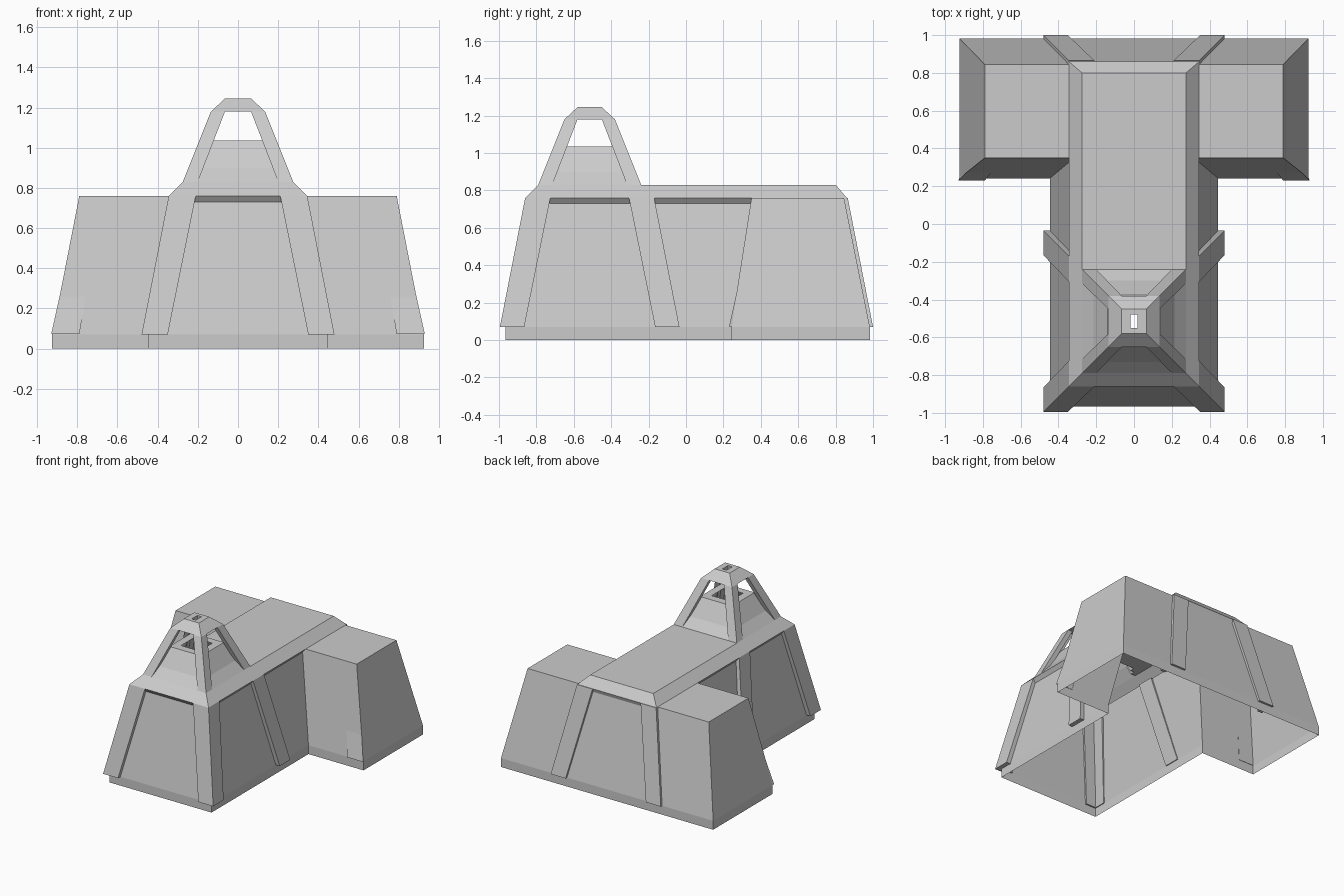
import bpy, bmesh

if "Cube" in bpy.data.objects:
    bpy.data.objects.remove(bpy.data.objects["Cube"])

TY = -0.515  # tower centre


def build(name, verts, faces):
    me = bpy.data.meshes.new(name)
    me.from_pydata(verts, [], faces)
    bm = bmesh.new()
    bm.from_mesh(me)
    bmesh.ops.remove_doubles(bm, verts=bm.verts, dist=1e-5)
    bmesh.ops.recalc_face_normals(bm, faces=bm.faces)
    bm.to_mesh(me)
    bm.free()
    ob = bpy.data.objects.new(name, me)
    bpy.context.collection.objects.link(ob)
    return ob


def loft(name, rings, caps=False, loop=False):
    n = len(rings[0])
    verts = [v for r in rings for v in r]
    m = len(rings)
    faces = []
    for k in range(m if loop else m - 1):
        a, b = k * n, ((k + 1) % m) * n
        faces += [(a + i, a + (i + 1) % n, b + (i + 1) % n, b + i) for i in range(n)]
    if caps:
        faces += [tuple(range(n)), tuple(range((m - 1) * n, m * n))]
    return build(name, verts, faces)


def quads(name, qs):
    return build(name, [v for q in qs for v in q],
                 [tuple(range(4 * i, 4 * i + 4)) for i in range(len(qs))])


def rect(x, y0, y1, z):
    return [(-x, y0, z), (x, y0, z), (x, y1, z), (-x, y1, z)]


def square(r, z):
    return rect(r, TY - r, TY + r, z)


def tee(hx, y0, wy, wx, y1, z):
    half = [(hx, y0), (hx, wy), (wx, wy), (wx, y1)]
    return [(x, y, z) for x, y in half] + [(-x, y, z) for x, y in reversed(half)]


# T-shaped plinth and sloping walls, open underneath
loft("plinth_and_walls", [tee(.445, -.965, .242, .925, .983, 0),
                          tee(.445, -.965, .242, .925, .983, .07),
                          tee(.316, -.832, .35, .79, .845, .76)])

# flat wing roofs
quads("wing_roofs", [[(s * .316, .35, .76), (s * .79, .35, .76),
                      (s * .79, .845, .76), (s * .316, .845, .76)] for s in (-1, 1)])

# hall roof: sloping eaves and flat deck behind the tower
loft("roof_eaves", [rect(.345, -.86, .86, .76), rect(.275, -.79, .80, .83)])
quads("roof_deck", [rect(.275, -.24, .80, .83)])

# slanted soffits below the eaves
soffits = [[(-.345, -.86, .76), (.345, -.86, .76), (.322, -.838, .73), (-.322, -.838, .73)],
           [(-.345, .86, .76), (.345, .86, .76), (.322, .85, .73), (-.322, .85, .73)]]
for s in (-1, 1):
    soffits.append([(s * .345, -.86, .76), (s * .345, .35, .76),
                    (s * .322, .345, .73), (s * .322, -.838, .73)])
quads("soffits", soffits)


# L-shaped corner ribs
def rib(name, cy, sx, sy, levels, d):
    rings = []
    for z, r, w in levels:
        sec = [(r, r), (r - w, r), (r - w, r - d), (r - d, r - d), (r - d, r - w), (r, r - w)]
        rings.append([(sx * x, cy + sy * y, z) for x, y in sec])
    loft(name, rings, caps=True)


WALL = [(.07, .48, .13), (.76, .345, .135)]
LEG = [(.83, .275, .075), (1.18, .135, .07)]
for sx in (-1, 1):
    rib("back_wall_rib", .52, sx, 1, WALL, .042)
    for sy in (-1, 1):
        rib("tower_leg", TY, sx, sy, LEG, .04)
    rib("front_wall_rib", TY, sx, -1, WALL, .042)
    # side rib behind the tower: single plate
    rings = []
    for z, r, w in WALL:
        rings.append([(sx * r, TY + r, z), (sx * r, TY + r - w, z),
                      (sx * (r - .042), TY + r - w, z), (sx * (r - .042), TY + r - .0, z)])
    loft("side_wall_rib", rings, caps=True)

# recessed tower panels and inner ledge
loft("tower_panels", [square(.275, .83), square(.215, .90), square(.14, 1.035),
                      square(.08, 1.035)])

# tower cap with a small slot
loft("tower_cap", [square(.135, 1.18), square(.065, 1.245),
                   rect(.018, TY - .035, TY + .035, 1.245),
                   rect(.018, TY - .035, TY + .035, 1.18)], loop=True)

# small wedge pads at the wings' front corners
for s in (-1, 1):
    a, b = (s * .79, .23, .072), (s * .93, .23, .072)
    c, d = (s * .886, .274, .27), (s * .755, .274, .27)
    e, f = (s * .79, .245, .072), (s * .925, .245, .072)
    build("corner_pad", [a, b, c, d, e, f],
          [(0, 1, 2, 3), (0, 4, 5, 1), (0, 3, 4), (1, 5, 2)])
